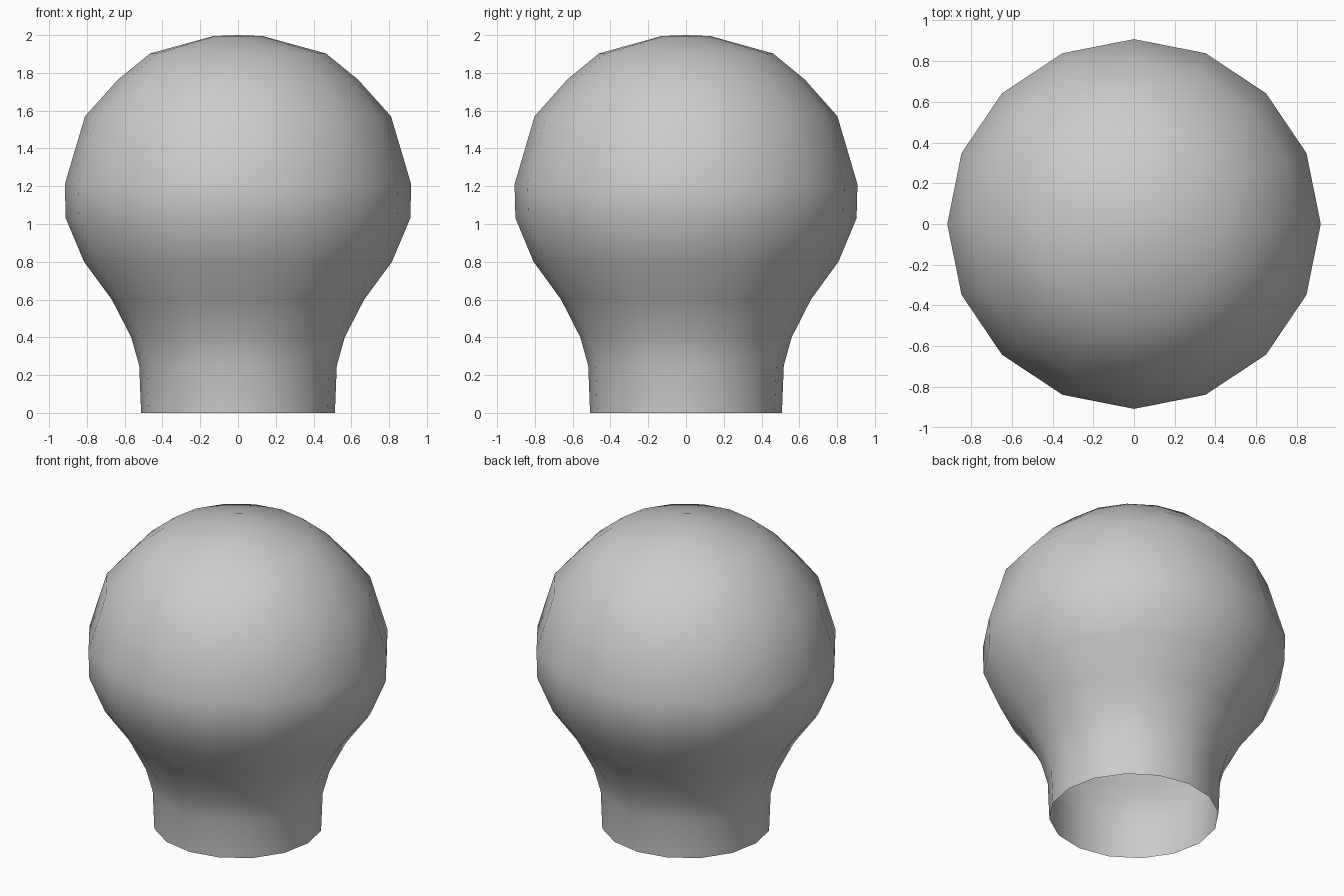
import bpy, bmesh
from math import cos, sin, pi

if "Cube" in bpy.data.objects:
    bpy.data.objects.remove(bpy.data.objects["Cube"])

SIDES = 16
# (radius, height) from the open neck up to the crown
PROFILE = [(0.513, 0), (0.523, 0.25), (0.565, 0.4), (0.668, 0.6),
           (0.815, 0.8), (0.912, 1.03), (0.917, 1.21), (0.81, 1.57),
           (0.635, 1.765), (0.465, 1.903), (0.13, 1.995)]

# Bulb shell: revolved profile, open at the bottom
bm = bmesh.new()
rings = [[bm.verts.new((r * cos(2 * pi * i / SIDES), 0.99 * r * sin(2 * pi * i / SIDES), z))
          for i in range(SIDES)] for r, z in PROFILE]
for low, high in zip(rings, rings[1:]):
    for i in range(SIDES):
        j = (i + 1) % SIDES
        bm.faces.new((low[i], low[j], high[j], high[i]))

# Crown closing the top
tip = bm.verts.new((0, 0, 2))
for i in range(SIDES):
    bm.faces.new((rings[-1][i], rings[-1][(i + 1) % SIDES], tip))

for f in bm.faces:
    f.smooth = True
mesh = bpy.data.meshes.new("bulb")
bm.to_mesh(mesh)
bm.free()
bulb = bpy.data.objects.new("bulb", mesh)
bpy.context.collection.objects.link(bulb)
